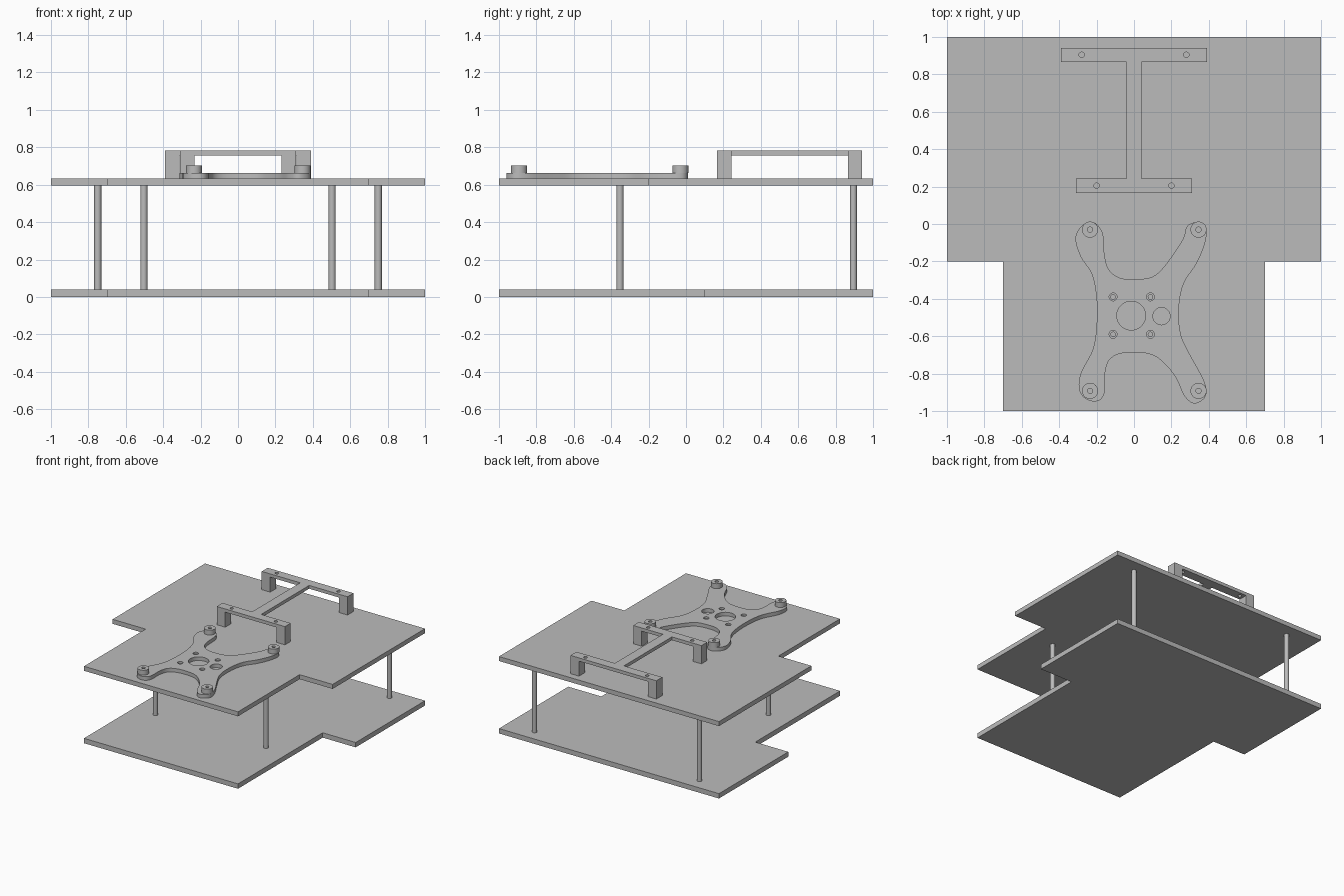
import bpy, bmesh
from math import sin, cos, tau
from mathutils import Vector

cube = bpy.data.objects.get("Cube")
if cube:
    bpy.data.objects.remove(cube, do_unlink=True)

gray = bpy.data.materials.new("plain gray")
gray.use_nodes = True
gray.diffuse_color = (0.5, 0.5, 0.5, 1)
gray.node_tree.nodes["Principled BSDF"].inputs["Base Color"].default_value = gray.diffuse_color


def circle(x, y, r, n=32):
    return [(x + r * cos(tau * i / n), y + r * sin(tau * i / n)) for i in range(n)]


def rect(x0, x1, y0, y1):
    return [(x0, y0), (x1, y0), (x1, y1), (x0, y1)]


def smooth_loop(pts, steps=5):
    """Closed spline through the points."""
    p, out = [Vector(q) for q in pts], []
    for i in range(len(p)):
        a, b, c, d = (p[(i + k) % len(p)] for k in (-1, 0, 1, 2))
        for s in range(steps):
            t = s / steps
            v = 2*b + (c - a)*t + (2*a - 5*b + 4*c - d)*t*t + (3*b - a - 3*c + d)*t**3
            out.append(tuple(v / 2))
    return out


def slab(name, outline, z0, z1, holes=()):
    """Extrude a flat outline, with holes, between two heights."""
    curve = bpy.data.curves.new(name + " profile", 'CURVE')
    curve.dimensions, curve.fill_mode = '2D', 'BOTH'
    curve.extrude = (z1 - z0) / 2
    for loop in (outline, *holes):
        spline = curve.splines.new('POLY')
        spline.points.add(len(loop) - 1)
        for point, (x, y) in zip(spline.points, loop):
            point.co = (x, y, 0, 1)
        spline.use_cyclic_u = True
    helper = bpy.data.objects.new(name + " profile", curve)
    bpy.context.collection.objects.link(helper)
    bpy.context.view_layer.update()
    mesh = bpy.data.meshes.new_from_object(
        helper.evaluated_get(bpy.context.evaluated_depsgraph_get()))
    bpy.data.objects.remove(helper, do_unlink=True)
    bpy.data.curves.remove(curve)
    # Weld caps to walls
    bm = bmesh.new()
    bm.from_mesh(mesh)
    bmesh.ops.remove_doubles(bm, verts=bm.verts, dist=1e-5)
    bmesh.ops.recalc_face_normals(bm, faces=bm.faces)
    bm.to_mesh(mesh)
    bm.free()
    mesh.name = name
    mesh.materials.clear()
    mesh.materials.append(gray)
    obj = bpy.data.objects.new(name, mesh)
    obj.location.z = (z0 + z1) / 2
    bpy.context.collection.objects.link(obj)
    bpy.ops.object.select_all(action='DESELECT')
    obj.select_set(True)
    bpy.context.view_layer.objects.active = obj
    bpy.ops.object.shade_smooth_by_angle(angle=0.6)
    return obj


def mirror_x(half):
    return half + [(-x, y) for x, y in reversed(half)]


# Two decks, narrow at the front
deck_z, deck_top = 0.595, 0.632
for name, step, z0, z1 in (("lower_deck", 0.1, 0, 0.04), ("upper_deck", -0.2, deck_z, deck_top)):
    slab(name, mirror_x([(0.7, -1), (0.7, step), (1, step), (1, 1)]), z0, z1)

# Support rods
for name, x, y in (("front", 0.503, -0.353), ("back", 0.75, 0.895)):
    for side, s in (("left", 1), ("right", -1)):
        slab(f"{name}_{side}_rod", circle(s * x, y, 0.019), 0.04, deck_z)

# Raised frame: two crossbars joined by a stem, standing on four legs
top, under = 0.782, 0.755
back, front, leg = (0.39, 0.865, 0.942), (0.31, 0.167, 0.242), 0.077
half = [(front[0], front[1]), (front[0], front[2]), (0.041, front[2]),
        (0.041, back[1]), (back[0], back[1]), (back[0], back[2])]
holes = [circle(s * x, y, 0.014, 20) for x, y in ((0.28, 0.905), (0.2, 0.205)) for s in (1, -1)]
slab("raised_frame", mirror_x(half), under, top, holes)
for name, (w, y0, y1) in (("back", back), ("front", front)):
    for side, s in (("left", 1), ("right", -1)):
        slab(f"{name}_{side}_leg", rect(*sorted((s * w, s * (w - leg))), y0, y1), deck_top, under)

# Four-armed mounting plate
outline = [(-.235, .01), (-.285, -.015), (-.313, -.08), (-.285, -.175), (-.225, -.27),
           (-.2, -.4), (-.2, -.54), (-.22, -.67), (-.285, -.8), (-.292, -.89),
           (-.25, -.94), (-.19, -.945), (-.157, -.9), (-.155, -.8), (-.13, -.725),
           (-.06, -.69), (.06, -.69), (.14, -.725), (.22, -.815), (.27, -.92),
           (.325, -.96), (.383, -.92), (.375, -.84), (.3, -.7), (.25, -.59),
           (.24, -.45), (.265, -.32), (.335, -.21), (.38, -.1), (.385, -.02),
           (.345, .01), (.285, -.01), (.262, -.08), (.19, -.19), (.125, -.265),
           (.06, -.292), (-.06, -.292), (-.13, -.25), (-.157, -.17), (-.165, -.06), (-.195, -.005)]
plate_top = 0.662
screws = [(x, y) for x in (-0.112, 0.088) for y in (-0.39, -0.59)]
holes = [circle(-0.015, -0.49, 0.077), circle(0.147, -0.493, 0.046)]
holes += [circle(x, y, 0.021, 20) for x, y in screws]
slab("mounting_plate", smooth_loop(outline), deck_top, plate_top, holes)

# Stepped seats inside the screw holes
for i, (x, y) in enumerate(screws):
    slab(f"screw_seat_{i + 1}", circle(x, y, 0.021, 20), deck_top, 0.647, [circle(x, y, 0.012, 20)])

# Bosses on the arm tips
for end, y in (("back", -0.03), ("front", -0.892)):
    for side, x in (("left", 0.345), ("right", -0.235)):
        slab(f"{end}_{side}_boss", circle(x, y, 0.043), plate_top, 0.702, [circle(x, y, 0.014, 20)])
